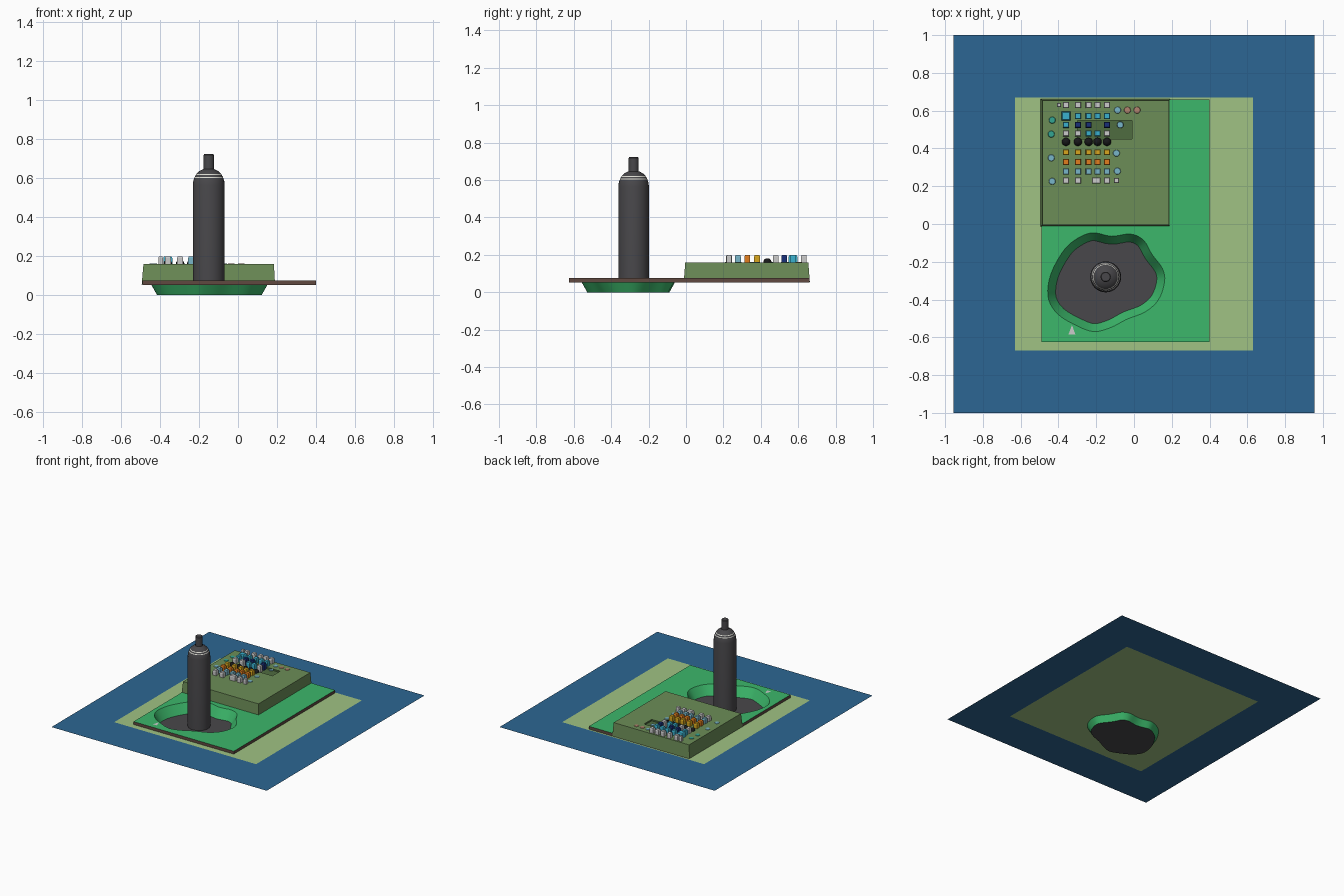
import bpy, bmesh, math
from mathutils import Vector

if "Cube" in bpy.data.objects:
    bpy.data.objects.remove(bpy.data.objects["Cube"])

GROUND_Z, SLAB_Z, BOX_Z = 0.05, 0.075, 0.16


def mat(name, r, g, b):
    m = bpy.data.materials.new(name)
    m.diffuse_color = [(c / 255) ** 2.2 for c in (r, g, b)] + [1]
    m.use_nodes = True
    m.node_tree.nodes["Principled BSDF"].inputs["Base Color"].default_value = m.diffuse_color
    return m


BLUE, LAWN = mat("blue", 48, 102, 146), mat("lawn", 158, 193, 130)
GREEN, BROWN = mat("green", 62, 182, 106), mat("brown", 96, 74, 66)
OLIVE, DARK_OLIVE = mat("olive", 108, 140, 88), mat("dark_olive", 80, 108, 66)
CHAR, PALE = mat("charcoal", 74, 73, 76), mat("pale", 220, 220, 210)
KEY = {"w": mat("white", 190, 190, 190), "c": mat("cyan", 60, 175, 205),
       "n": mat("navy", 30, 50, 120), "l": mat("light_blue", 120, 180, 200),
       "y": mat("yellow", 215, 165, 35), "o": mat("orange", 225, 125, 35),
       "k": mat("black", 30, 30, 32), "t": mat("teal", 55, 165, 145),
       "p": mat("pink", 175, 130, 110)}


def finish(bm, name, mats, smooth=None):
    bmesh.ops.remove_doubles(bm, verts=bm.verts[:], dist=1e-5)
    bmesh.ops.recalc_face_normals(bm, faces=bm.faces[:])
    me = bpy.data.meshes.new(name)
    bm.to_mesh(me)
    bm.free()
    for m in mats:
        me.materials.append(m)
    ob = bpy.data.objects.new(name, me)
    bpy.context.collection.objects.link(ob)
    if smooth:
        bpy.ops.object.select_all(action='DESELECT')
        ob.select_set(True)
        bpy.context.view_layer.objects.active = ob
        bpy.ops.object.shade_smooth_by_angle(angle=math.radians(smooth))
    return ob


def ring(bm, pts, z):
    return [bm.verts.new((p[0], p[1], z)) for p in pts]


def bridge(bm, a, b, mi=0):
    for i in range(len(a)):
        j = (i + 1) % len(a)
        bm.faces.new((a[i], a[j], b[j], b[i])).material_index = mi


def fill_hole(bm, outer, hole, mi=0):
    edges = []
    for loop in (outer, hole):
        for i in range(len(loop)):
            pair = (loop[i], loop[(i + 1) % len(loop)])
            edges.append(bm.edges.get(pair) or bm.edges.new(pair))
    res = bmesh.ops.triangle_fill(bm, edges=edges, use_beauty=True, normal=(0, 0, 1))
    for f in res["geom"]:
        if isinstance(f, bmesh.types.BMFace):
            f.material_index = mi


def rect(x0, x1, y0, y1):
    return [(x0, y0), (x1, y0), (x1, y1), (x0, y1)]


# Pit outline: closed smooth curve through a few control points
CTRL = [Vector(p) for p in [
    (-.23, -.047), (-.12, -.065), (-.02, -.053), (.05, -.085), (.095, -.16),
    (.15, -.235), (.162, -.305), (.13, -.40), (.06, -.465), (-.04, -.505),
    (-.12, -.547), (-.21, -.57), (-.30, -.54), (-.40, -.48), (-.452, -.40),
    (-.45, -.30), (-.41, -.20), (-.34, -.105)]]


def spline(c, steps=4):
    out, n = [], len(c)
    for i in range(n):
        a, b, d, e = (c[(i + k) % n] for k in (-1, 0, 1, 2))
        for s in range(steps):
            t = s / steps
            out.append(0.5 * (2 * b + (d - a) * t + (2 * a - 5 * b + 4 * d - e) * t * t
                              + (3 * b - a - 3 * d + e) * t ** 3))
    return out


RIM = spline(CTRL)


def inset(d):
    n, out = len(RIM), []
    for i in range(n):
        t = (RIM[(i + 1) % n] - RIM[i - 1]).normalized()
        out.append(RIM[i] + Vector((t.y, -t.x)) * d)
    return out


def pit_at(z):
    return inset(0.042 * (1 - z / SLAB_Z))


# Ground sheet with lighter middle and opening for the pit
bm = bmesh.new()
mid = ring(bm, rect(-.63, .63, -.67, .67), GROUND_Z)
bridge(bm, ring(bm, rect(-.955, .955, -1, 1), GROUND_Z), mid, 0)
fill_hole(bm, mid, ring(bm, pit_at(GROUND_Z), GROUND_Z), 1)
finish(bm, "ground_sheet", [BLUE, LAWN])

# Base slab with the same opening
bm = bmesh.new()
outline = rect(-.49, .40, -.625, .66)
lo, hi = ring(bm, outline, GROUND_Z + .002), ring(bm, outline, SLAB_Z)
bridge(bm, lo, hi, 1)
fill_hole(bm, hi, ring(bm, RIM, SLAB_Z), 0)
finish(bm, "base_slab", [GREEN, BROWN])

# Pit wall and floor
bm = bmesh.new()
floor = ring(bm, pit_at(0), 0)
bridge(bm, floor, ring(bm, RIM, SLAB_Z), 0)
bm.faces.new(floor).material_index = 1
finish(bm, "pit", [GREEN, CHAR], 40)

# Control box: tapered sides, top with a shallow recess
bm = bmesh.new()
base = ring(bm, rect(-.494, .19, -.012, .662), GROUND_Z + .005)
top = ring(bm, rect(-.485, .184, -.004, .654), BOX_Z)
window = rect(-.30, -.01, .45, .548)
edge, sunk = ring(bm, window, BOX_Z), ring(bm, window, BOX_Z - .012)
bridge(bm, base, top)
bridge(bm, top, edge)
bridge(bm, edge, sunk, 1)
bm.faces.new(sunk).material_index = 1
bm.faces.new(base)
finish(bm, "control_box", [OLIVE, DARK_OLIVE])


# Lathe for round parts
def lathe(name, x, y, profile, mats, n=32, band=None):
    bm = bmesh.new()
    rings = [ring(bm, [(x + r * math.cos(2 * math.pi * i / n), y + r * math.sin(2 * math.pi * i / n))
                       for i in range(n)], z) for r, z in profile]
    for k in range(len(rings) - 1):
        bridge(bm, rings[k], rings[k + 1], 1 if band and k in band else 0)
    bm.faces.new(rings[0])
    bm.faces.new(rings[-1])
    return finish(bm, name, mats, 35)


# Upright cylinder with rounded shoulder, pale bands and neck
lathe("cylinder", -.15, -.28,
      [(.082, 0), (.082, .565), (.079, .588), (.074, .602), (.072, .607), (.067, .616),
       (.064, .621), (.052, .634), (.034, .644), (.027, .647), (.027, .718), (.023, .723)],
      [CHAR, PALE], band=(3, 5))

# Keys: small tapered blocks in rows ('.' = empty place)
COLS = (-.36, -.297, -.24, -.193, -.143)
ROWS = [(.63, "wwwww"), (.572, "ccccc"), (.525, "cnn.n"), (.48, "wwccw"), (.38, "yyyyy"),
        (.328, "ooooo"), (.278, "lllll"), (.23, "ww.ww")]


def key(x, y, c, s=.0165):
    bm = bmesh.new()
    sunk_key = -.30 < x < -.01 and .45 < y < .548
    a = ring(bm, rect(x - s, x + s, y - s, y + s), BOX_Z - (.012 if sunk_key else 0))
    t = s * .82
    b = ring(bm, rect(x - s, x + s, y - s, y + s), .190)
    d = ring(bm, rect(x - t, x + t, y - t, y + t), .199)
    bridge(bm, a, b)
    bridge(bm, b, d)
    bm.faces.new(d)
    finish(bm, "key", [KEY[c]])


for y, row in ROWS:
    for x, c in zip(COLS, row):
        if c != ".":
            key(x, y, c, .023 if (x, y) == (-.36, .572) else .0155)
key(-.397, .63, "w", .011)
key(-.207, .23, "w")
key(-.093, .23, "w", .013)

# Row of black domed knobs
for x in COLS:
    dome = [(.022 * math.cos(a), BOX_Z + .022 * math.sin(a))
            for a in (math.radians(d) for d in (0, 20, 40, 60, 80))]
    lathe("knob", x, .435, dome, [KEY["k"]], 16)

# Flat indicator discs
for x, y, c in [(-.087, .603, "l"), (-.035, .603, "p"), (.016, .603, "p"), (-.073, .525, "l"),
                (-.093, .375, "l"), (-.088, .28, "l"), (-.433, .55, "t"), (-.438, .476, "t"),
                (-.438, .35, "l"), (-.433, .226, "l")]:
    lathe("indicator", x, y, [(.018, BOX_Z), (.016, BOX_Z + .003)], [KEY[c]], 16)

# Small pointer mark on the slab
bm = bmesh.new()
bm.faces.new(ring(bm, [(-.347, -.585), (-.31, -.585), (-.3285, -.535)], SLAB_Z + .002))
finish(bm, "pointer_mark", [KEY["w"]])
